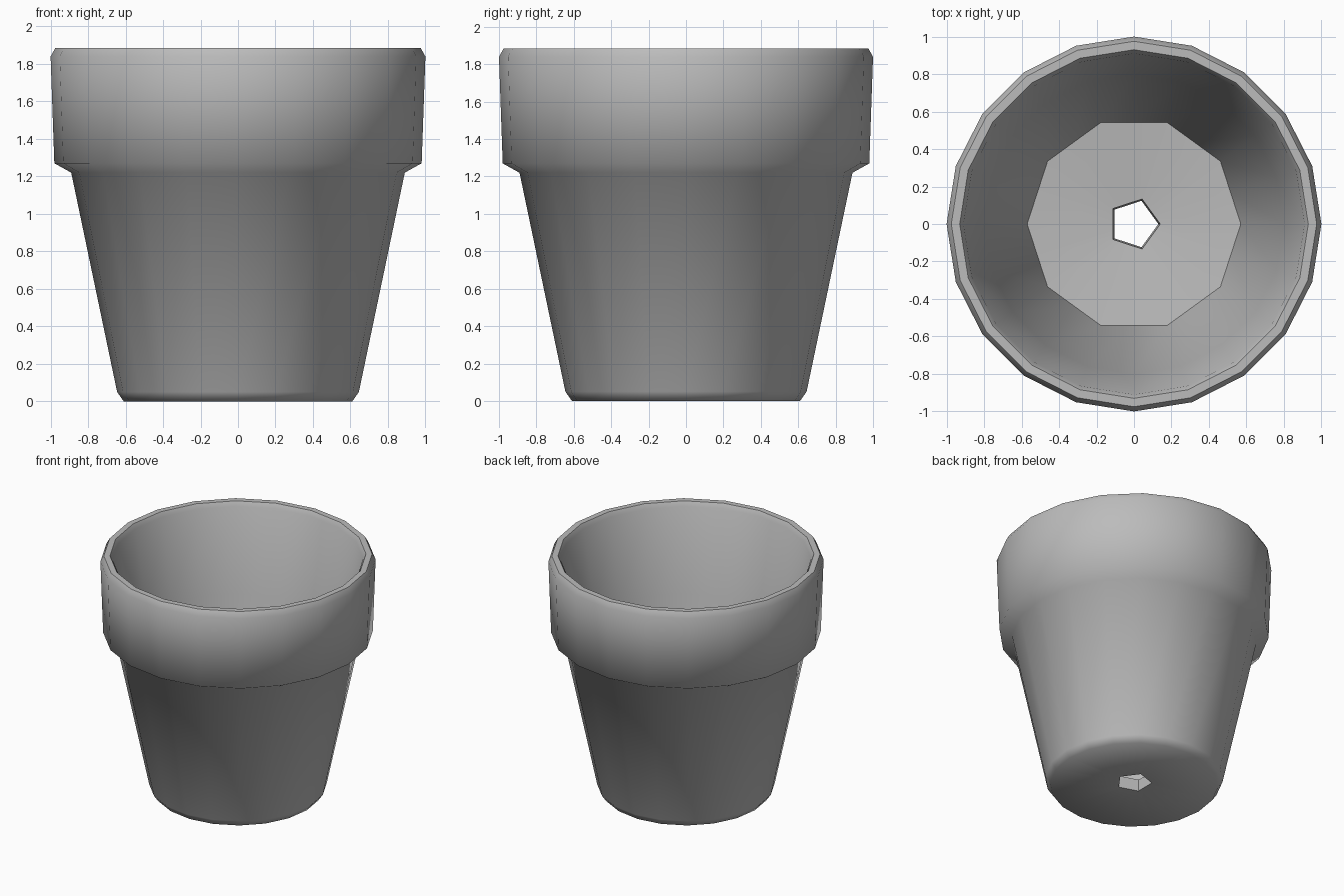
import bpy
import bmesh
from math import cos, sin, pi, radians

cube = bpy.data.objects.get("Cube")
if cube:
    bpy.data.objects.remove(cube, do_unlink=True)

SEGMENTS = 20

# One flat grey for the whole pot
grey = bpy.data.materials.new("plain_grey")
grey.use_nodes = True
colour = (0.5, 0.5, 0.5, 1)
grey.diffuse_color = colour
grey.node_tree.nodes["Principled BSDF"].inputs["Base Color"].default_value = colour


def polygon_radius(radius, angle, sides):
    """Distance to the edge of a regular polygon in the given direction."""
    step = 2 * pi / sides
    return radius * cos(step / 2) / cos(angle % step - step / 2)


def lathe(name, profile, material):
    """Revolve a closed profile of (radius, height, sides) points."""
    bm = bmesh.new()
    rings = []
    for radius, z, sides in profile:
        ring = []
        for i in range(SEGMENTS):
            a = 2 * pi * i / SEGMENTS
            r = polygon_radius(radius, a, sides)
            ring.append(bm.verts.new((r * cos(a), r * sin(a), z)))
        rings.append(ring)
    for k, ring in enumerate(rings):
        above = rings[(k + 1) % len(rings)]
        for i in range(SEGMENTS):
            j = (i + 1) % SEGMENTS
            bm.faces.new((ring[i], ring[j], above[j], above[i]))
    bmesh.ops.recalc_face_normals(bm, faces=bm.faces)
    mesh = bpy.data.meshes.new(name)
    bm.to_mesh(mesh)
    bm.free()
    mesh.materials.append(material)
    obj = bpy.data.objects.new(name, mesh)
    bpy.context.collection.objects.link(obj)
    return obj


# Tapered wall, thick collar, hollow inside and angular drain hole
outside = [(0.13, 0.02, 5), (0.61, 0.0, 20), (0.645, 0.05, 20),
           (0.89, 1.22, 20)]
collar = [(0.98, 1.27, 20), (1.0, 1.84, 20), (0.975, 1.885, 20),
          (0.93, 1.885, 20), (0.91, 1.85, 20)]
inside = [(0.8, 1.2, 20), (0.57, 0.16, 10), (0.14, 0.12, 5)]
pot = lathe("flower_pot", outside + collar + inside, grey)

bpy.ops.object.select_all(action="DESELECT")
pot.select_set(True)
bpy.context.view_layer.objects.active = pot
bpy.ops.object.shade_smooth_by_angle(angle=radians(60))
